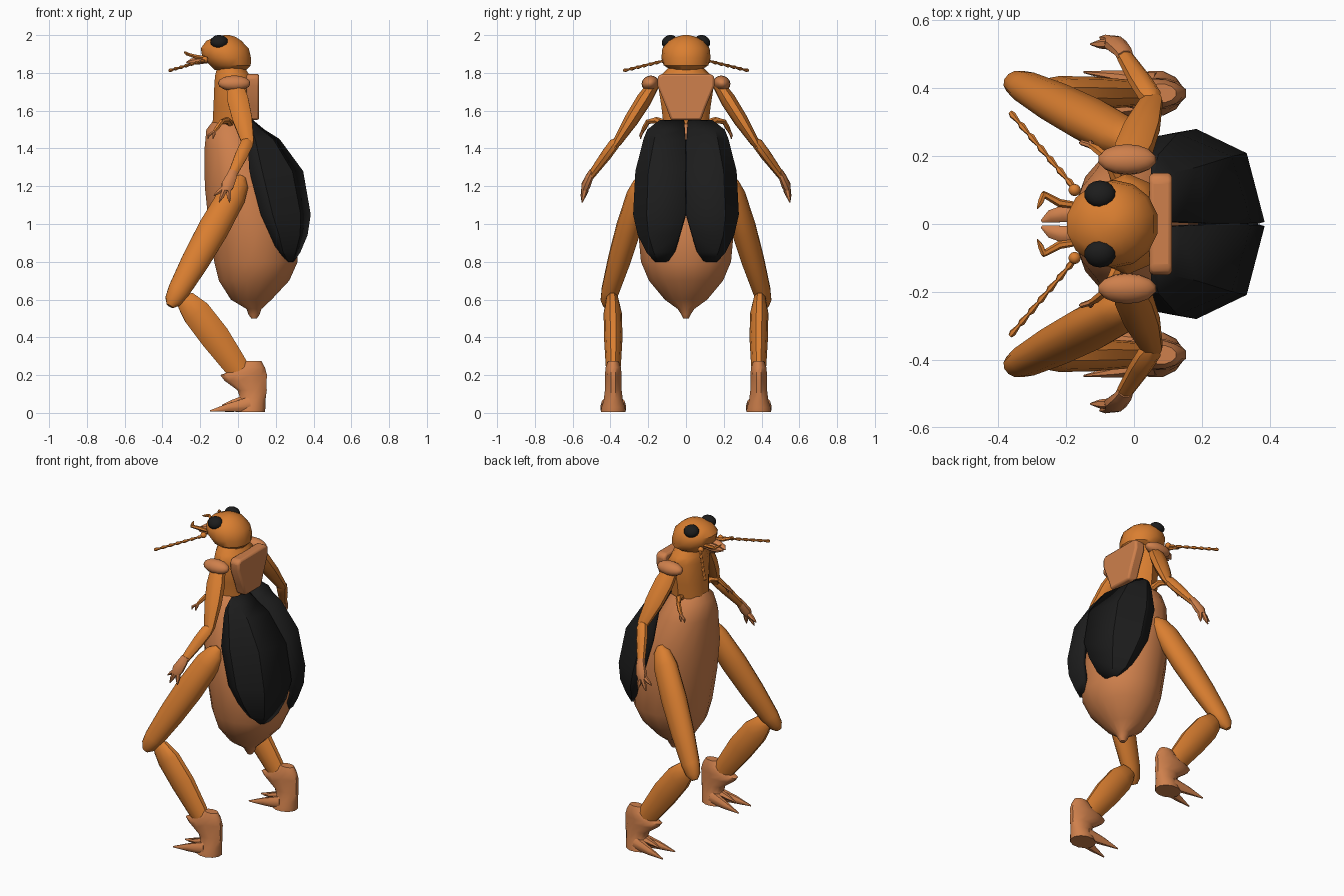
import bpy, bmesh, math
from mathutils import Vector

cube = bpy.data.objects.get("Cube")
if cube:
    bpy.data.objects.remove(cube, do_unlink=True)


def material(name, color):
    mat = bpy.data.materials.new(name)
    mat.use_nodes = True
    mat.diffuse_color = (*color, 1)
    bsdf = next(n for n in mat.node_tree.nodes if n.type == 'BSDF_PRINCIPLED')
    bsdf.inputs["Base Color"].default_value = (*color, 1)
    bsdf.inputs["Roughness"].default_value = 0.7
    return mat


ORANGE = material("orange shell", (0.70, 0.21, 0.03))
TAN = material("tan shell", (0.62, 0.215, 0.072))
BLACK = material("black wing", (0.012, 0.012, 0.012))


def finish(name, bm, mat, angle=40):
    """Turn a bmesh into a shaded, coloured object."""
    bmesh.ops.recalc_face_normals(bm, faces=bm.faces)
    mesh = bpy.data.meshes.new(name)
    bm.to_mesh(mesh)
    bm.free()
    mesh.materials.append(mat)
    obj = bpy.data.objects.new(name, mesh)
    bpy.context.collection.objects.link(obj)
    for other in bpy.context.selected_objects:
        other.select_set(False)
    obj.select_set(True)
    bpy.context.view_layer.objects.active = obj
    bpy.ops.object.shade_smooth_by_angle(angle=math.radians(angle))
    return obj


def skin(name, rings, mat, angle=40):
    """Bridge matching rings of points and cap both ends."""
    bm = bmesh.new()
    loops = [[bm.verts.new(p) for p in ring] for ring in rings]
    count = len(loops[0])
    for low, high in zip(loops, loops[1:]):
        for i in range(count):
            j = (i + 1) % count
            bm.faces.new((low[i], low[j], high[j], high[i]))
    bm.faces.new(loops[0])
    bm.faces.new(loops[-1])
    return finish(name, bm, mat, angle)


def ellipse(center, u, v, sides):
    turns = [math.tau * (i + 0.5) / sides for i in range(sides)]
    return [center + u * math.cos(t) + v * math.sin(t) for t in turns]


def stack(name, rows, mat, sides=12, y=0):
    """Level rings, each given as height, centre x, x radius, y radius."""
    rings = [ellipse(Vector((cx, y, z)), Vector((rx, 0, 0)), Vector((0, ry, 0)), sides)
             for z, cx, rx, ry in rows]
    return skin(name, rings, mat)


def limb(name, points, radii, mat, side=1, sides=8, flat=1.0):
    """Rings swept along a path; flat scales the sideways radius."""
    path = [Vector((x, y * side, z)) for x, y, z in points]
    rings = []
    for i, p in enumerate(path):
        along = (path[min(i + 1, len(path) - 1)] - path[max(i - 1, 0)]).normalized()
        u = along.cross(Vector((0, 1, 0))).normalized()
        v = along.cross(u)
        rings.append(ellipse(p, u * radii[i], v * radii[i] * flat, sides))
    return skin(name, rings, mat)


def between(a, b, fractions):
    return [Vector(a).lerp(Vector(b), f) for f in fractions]


def ball(name, center, size, mat, tilt=0):
    bm = bmesh.new()
    bmesh.ops.create_uvsphere(bm, u_segments=14, v_segments=8, radius=1)
    obj = finish(name, bm, mat)
    obj.location, obj.scale, obj.rotation_euler = center, size, (tilt, 0, 0)
    return obj


# Abdomen with pointed tail tip
stack("abdomen", [
    (0.50, 0.085, 0.015, 0.015), (0.52, 0.085, 0.03, 0.025), (0.55, 0.085, 0.04, 0.045),
    (0.60, 0.07, 0.11, 0.115), (0.70, 0.085, 0.19, 0.20), (0.80, 0.095, 0.225, 0.243),
    (1.00, 0.075, 0.235, 0.262), (1.20, 0.035, 0.215, 0.25), (1.40, -0.02, 0.16, 0.195),
    (1.50, -0.04, 0.13, 0.14), (1.55, -0.04, 0.09, 0.09)], TAN, 16)

# Thorax and neck
stack("thorax", [
    (1.53, -0.03, 0.11, 0.12), (1.62, -0.03, 0.105, 0.13), (1.75, -0.02, 0.11, 0.15),
    (1.79, -0.03, 0.095, 0.13), (1.84, -0.04, 0.07, 0.08)], ORANGE, 10)

# Back plate, a tapered panel with bevelled rim
half = [(0.08, 1.55), (0.105, 1.62), (0.15, 1.73), (0.15, 1.78), (0.13, 1.795)]
outline = half + [(-y, z) for y, z in reversed(half)]
plate = skin("back_plate", [[(x, y, z) for y, z in outline] for x in (0.045, 0.112)], TAN, 30)
bevel = plate.modifiers.new("rim", 'BEVEL')
bevel.width, bevel.segments = 0.012, 2

# Head
stack("head", [
    (1.815, -0.04, 0.085, 0.08), (1.84, -0.04, 0.11, 0.118), (1.88, -0.06, 0.132, 0.13),
    (1.93, -0.07, 0.13, 0.125), (1.97, -0.075, 0.095, 0.095), (1.99, -0.065, 0.055, 0.055),
    (2.0, -0.06, 0.015, 0.015)], ORANGE, 14)


def wing(name, side):
    """Curved shell: height, ridge x, front edge x, inner y, outer y."""
    rows = [(1.55, 0.08, 0.05, 0.01, 0.14), (1.50, 0.14, 0.05, 0.006, 0.205),
            (1.45, 0.22, 0.05, 0.004, 0.225), (1.28, 0.345, 0.06, 0.004, 0.268),
            (1.05, 0.385, 0.12, 0.006, 0.28), (0.94, 0.368, 0.17, 0.035, 0.255),
            (0.85, 0.33, 0.21, 0.06, 0.21), (0.80, 0.295, 0.265, 0.095, 0.165)]
    bm = bmesh.new()
    grid = []
    for z, ridge, edge, inner, outer in rows:
        depth, width = ridge - edge, outer - inner
        section = [(ridge, inner), (ridge - depth * 0.2, inner + width * 0.74),
                   (edge + depth * 0.24, outer), (edge, outer * 0.96)]
        grid.append([bm.verts.new((x, y * side, z)) for x, y in section])
    for a, b in zip(grid, grid[1:]):
        for i in range(3):
            bm.faces.new((a[i], a[i + 1], b[i + 1], b[i]))
    obj = finish(name, bm, BLACK, 25)
    shell = obj.modifiers.new("thickness", 'SOLIDIFY')
    # Thicken toward the body on either side
    normal = sum((f.normal.x for f in obj.data.polygons))
    shell.thickness, shell.offset = 0.025, -1 if normal > 0 else 1


for label, s in (("left", -1), ("right", 1)):
    def part(name):
        return label + "_" + name

    wing(part("wing"), s)
    ball(part("eye"), (-0.10, s * 0.088, 1.965), (0.047, 0.042, 0.034), BLACK, -s * 0.5)

    # Mouth parts
    limb(part("mandible"), [(-0.16, 0.03, 1.87), (-0.21, 0.03, 1.865), (-0.245, 0.022, 1.86),
                            (-0.272, 0.008, 1.855)], [0.02, 0.022, 0.017, 0.004], TAN, s, 8, 1.2)
    limb(part("palp"), [(-0.17, 0.055, 1.88), (-0.22, 0.062, 1.885), (-0.27, 0.09, 1.90)],
         [0.01, 0.012, 0.009], ORANGE, s, 6)
    limb(part("palp_tip"), [(-0.265, 0.09, 1.90), (-0.275, 0.065, 1.905), (-0.285, 0.045, 1.91)],
         [0.009, 0.009, 0.002], ORANGE, s, 6)

    # Antenna of flared segments
    ball(part("antenna_base"), (-0.175, s * 0.10, 1.87), (0.018, 0.018, 0.018), ORANGE)
    joints = between((-0.17, 0.10, 1.868), (-0.365, 0.33, 1.812), [i / 7 for i in range(8)])
    for i, (a, b) in enumerate(zip(joints, joints[1:])):
        limb(part("antenna_segment_%d" % (i + 1)), between(a, b, (0, 0.75, 1)),
             [0.005, 0.0105, 0.006], ORANGE, s, 6)

    # Arm with shoulder pad and clawed hand
    ball(part("shoulder_pad"), (-0.02, s * 0.19, 1.745), (0.087, 0.046, 0.04), TAN, -s * 0.4)
    limb(part("upper_arm"), between((-0.02, 0.17, 1.74), (0.06, 0.385, 1.40), (0, 0.25, 0.55, 0.9, 1)),
         [0.045, 0.06, 0.056, 0.035, 0.015], ORANGE, s, 8, 0.7)
    limb(part("forearm"), between((0.058, 0.36, 1.45), (-0.04, 0.515, 1.24), (0, 0.12, 0.4, 1)),
         [0.015, 0.036, 0.036, 0.023], ORANGE, s, 8, 0.8)
    limb(part("hand"), [(-0.025, 0.495, 1.28), (-0.035, 0.51, 1.25), (-0.055, 0.53, 1.205),
                        (-0.065, 0.54, 1.175)], [0.024, 0.03, 0.036, 0.024], TAN, s, 8, 0.7)
    for i, (root, tip) in enumerate([((-0.075, 0.53, 1.19), (-0.128, 0.53, 1.15)),
                                     ((-0.07, 0.54, 1.18), (-0.10, 0.55, 1.115)),
                                     ((-0.05, 0.535, 1.18), (-0.045, 0.55, 1.115))]):
        limb(part("finger_%d" % (i + 1)), between(root, tip, (0, 0.5, 1)),
             [0.016, 0.013, 0.003], TAN, s, 6)

    # Small middle arm
    limb(part("small_arm"), [(-0.04, 0.10, 1.53), (-0.06, 0.16, 1.55), (-0.09, 0.205, 1.54)],
         [0.02, 0.018, 0.012], ORANGE, s, 6)
    limb(part("small_forearm"), [(-0.085, 0.20, 1.545), (-0.11, 0.22, 1.51), (-0.13, 0.232, 1.485)],
         [0.013, 0.013, 0.008], ORANGE, s, 6)
    for i, reach in enumerate((-0.015, 0.012)):
        limb(part("small_claw_%d" % (i + 1)), [(-0.125, 0.23, 1.49), (-0.14 + reach, 0.24, 1.47),
                                              (-0.145 + reach, 0.24, 1.45)],
             [0.009, 0.008, 0.002], TAN, s, 6)

    # Leg
    limb(part("thigh"), between((0.025, 0.225, 1.25), (-0.36, 0.425, 0.565),
                                (0, 0.05, 0.15, 0.4, 0.65, 0.88, 0.96, 1)),
         [0.02, 0.055, 0.077, 0.084, 0.076, 0.06, 0.046, 0.02], ORANGE, s, 12, 0.8)
    limb(part("shin"), [(-0.32, 0.39, 0.61), (-0.275, 0.39, 0.59), (-0.22, 0.388, 0.53),
                        (-0.12, 0.385, 0.40), (-0.02, 0.385, 0.26), (0.02, 0.385, 0.20)],
         [0.02, 0.06, 0.08, 0.082, 0.068, 0.06], ORANGE, s, 10, 0.6)

    # Foot with splayed toes
    stack(part("foot"), [
        (0.005, 0.065, 0.08, 0.068), (0.03, 0.07, 0.078, 0.064), (0.07, 0.08, 0.068, 0.052),
        (0.12, 0.075, 0.08, 0.046), (0.17, 0.04, 0.115, 0.046), (0.20, 0.03, 0.128, 0.046),
        (0.24, 0.075, 0.07, 0.042), (0.275, 0.08, 0.045, 0.028)], TAN, 12, s * 0.385)
    for i, spread in enumerate((-0.05, 0.05)):
        limb(part("toe_%d" % (i + 1)), [(0.06, 0.385 + spread * 0.6, 0.045),
                                       (-0.05, 0.385 + spread, 0.028),
                                       (-0.148, 0.385 + spread * 1.25, 0.01)],
             [0.042, 0.024, 0.004], TAN, s, 8, 0.8)
    limb(part("middle_toe"), [(0.03, 0.385, 0.07), (-0.03, 0.385, 0.055), (-0.085, 0.385, 0.04)],
         [0.025, 0.016, 0.003], TAN, s, 6)
